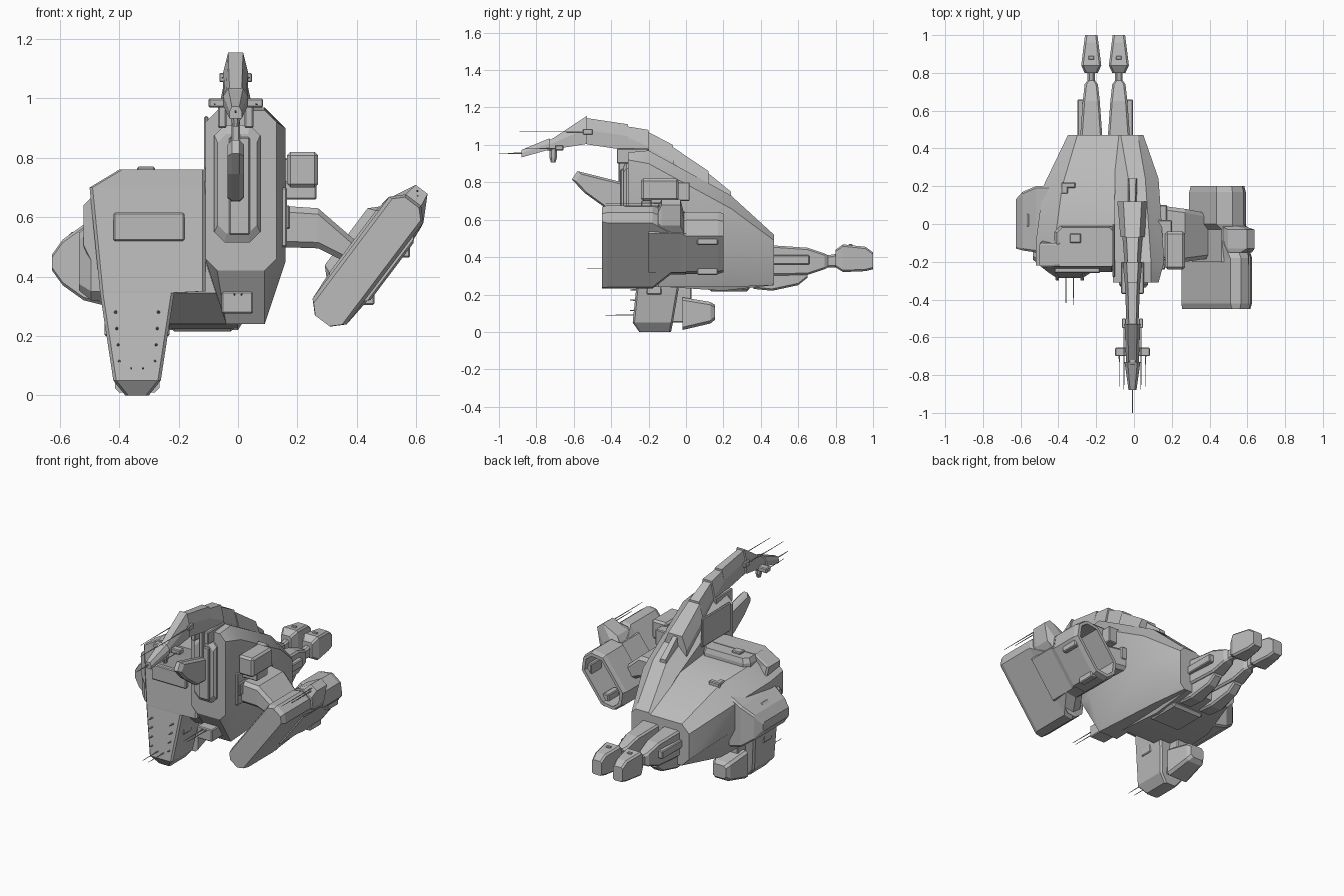
import bpy, bmesh, math
from mathutils import Vector

if "Cube" in bpy.data.objects:
    bpy.data.objects.remove(bpy.data.objects["Cube"], do_unlink=True)

paint = bpy.data.materials.new("plain grey")
paint.use_nodes = True
paint.diffuse_color = (.5, .5, .5, 1)
paint.node_tree.nodes["Principled BSDF"].inputs["Base Color"].default_value = paint.diffuse_color


def loft(name, axis, stations, sections, bevel=0):
    """Skin equal-sized cross-sections placed at stations along one axis."""
    bm = bmesh.new()
    place = {"x": lambda s, a, b: (s, a, b),
             "y": lambda s, a, b: (a, s, b),
             "z": lambda s, a, b: (a, b, s)}[axis]
    rings = [[bm.verts.new(place(station, a, b)) for a, b in section]
             for station, section in zip(stations, sections)]
    count = len(rings[0])
    for near, far in zip(rings, rings[1:]):
        for i in range(count):
            j = (i + 1) % count
            bm.faces.new((near[i], near[j], far[j], far[i]))
    bm.faces.new(rings[0])
    bm.faces.new(rings[-1])
    bmesh.ops.recalc_face_normals(bm, faces=bm.faces)
    mesh = bpy.data.meshes.new(name)
    bm.to_mesh(mesh)
    bm.free()
    mesh.materials.append(paint)
    part = bpy.data.objects.new(name, mesh)
    bpy.context.collection.objects.link(part)
    if bevel:
        modifier = part.modifiers.new("edge_bevel", "BEVEL")
        modifier.width, modifier.segments = bevel, 1
    return part


def octagon(left, right, low, high, cut=.01, lean=1):
    """Rectangle with cut corners; lean stretches the lower cuts upward."""
    return [(left + cut, low), (right - cut, low), (right, low + cut * lean), (right, high - cut),
            (right - cut, high), (left + cut, high), (left, high - cut), (left, low + cut * lean)]


def even(middle, half, low, high, cut=.01):
    return octagon(middle - half, middle + half, low, high, cut)


def shrink(section, factor):
    """Scale a section about its own middle."""
    points = [Vector(point) for point in section]
    middle = sum(points, Vector((0, 0))) / len(points)
    return [tuple(middle + (point - middle) * factor) for point in points]


def block(name, x, y, z, bevel=.005):
    section = [(x[0], z[0]), (x[1], z[0]), (x[1], z[1]), (x[0], z[1])]
    return loft(name, "y", y, [section, section], bevel)


def slab(name, axis, start, end, section, taper=.85):
    """Extrude a section with its far end drawn in."""
    knee = start + (end - start) * .7
    return loft(name, axis, (start, knee, end), [section, section, shrink(section, taper)])


def spike(name, x, z, start, end, radius=.003):
    base = even(x, radius, z - radius, z + radius, radius / 2)
    return loft(name, "y", (start, end), [base, shrink(base, .4)])


# Main hull: wide low body and the tall tower beside it
body = loft("hull_body", "y", (-.22, -.1, .2, .47), [
    octagon(-.52, .05, .345, .72, .08, lean=2), octagon(-.52, .1, .24, .72, .1, lean=2.5),
    octagon(-.48, .1, .22, .68, .1, lean=2), octagon(-.35, .05, .25, .51, .05)])
tower = loft("hull_tower", "y", (-.31, -.2, .24, .47), [
    octagon(-.11, .13, .42, .96, .04), octagon(-.11, .16, .24, .97, .07, lean=3),
    octagon(-.1, .13, .24, .73, .07, lean=3), octagon(-.1, .05, .25, .52, .03)])
slab("roof_box", "z", .66, .757, octagon(-.42, -.09, -.22, -.01, .03), taper=.92)
block("roof_hatch", (-.34, -.28), (-.1, -.05), (.74, .77))
block("roof_step", (-.385, -.35), (.16, .22), (.6, .69))
block("roof_step_foot", (-.385, -.31), (.19, .22), (.6, .69))
block("tower_side_rail", (-.115, -.1), (-.28, 0), (.76, .94))
block("tower_flank_panel", (.1, .165), (-.24, -.06), (.5, .7))
block("belly_panel", (-.23, -.01), (.12, .34), (.215, .27), bevel=.015)
block("front_visor", (-.42, -.18), (-.26, -.2), (.52, .615))

# Tower front frame with inner ridge, and the small nose gun
slab("front_frame", "y", -.28, -.335, octagon(-.08, .075, .515, .91, .035))
block("front_ridge", (-.03, .04), (-.35, -.3), (.54, .87))
block("nose_gun_mount", (-.055, .05), (-.33, -.18), (.275, .35))
for side in (-1, 1):
    spike("nose_gun_barrel", side * .012, .34, -.33, -.53)

# Front face plate stepping in to a hanging fang, with pins along its edges
fang_middle = -.34
loft("front_fang", "z", (.76, .7, .35, .345, .05, 0), [
    octagon(-.4, -.11, -.225, -.1), octagon(-.5, -.11, -.228, -.1),
    octagon(-.465, -.11, -.255, -.02), even(fang_middle, .125, -.255, -.02),
    even(fang_middle, .08, -.285, -.07), even(fang_middle, .04, -.25, -.08)])
block("fang_side_plate", (-.45, -.23), (-.21, -.13), (.2, .32))
for side in (-1, 1):
    for step in range(4):
        spike("fang_pin", fang_middle + side * (.06 + step * .004),
              .115 + step * .055, -.26, -.3, radius=.005)
    spike("fang_antenna", fang_middle + side * .02, .09, -.27, -.43)

# Rear foot pod behind the fang
loft("foot_pod", "y", (-.02, .13, .155), [
    even(fang_middle, .075, .01, .185, .015), even(fang_middle, .06, .045, .16, .015),
    even(fang_middle, .045, .065, .145, .015)])
block("foot_strut", (-.38, -.3), (-.1, .03), (.05, .28))

# Side sponson with a cheek in front
loft("sponson", "x", (-.44, -.52, -.59, -.626), [
    octagon(-.16, .2, .3, .62), octagon(-.15, .2, .32, .575),
    octagon(-.14, .17, .37, .525), octagon(-.13, .13, .42, .475)])
block("sponson_band", (-.59, -.45), (-.04, .08), (.35, .55), bevel=.03)
slab("sponson_cheek", "x", -.4, -.535, octagon(-.22, .02, .32, .58, .03), taper=.75)

# Arm reaching to the engine pod
loft("pod_arm", "x", (.12, .27, .42), [
    octagon(-.2, .1, .5, .64, .02), octagon(-.2, .08, .495, .63, .02),
    octagon(-.18, .05, .42, .5, .02)])
block("arm_collar", (.12, .175), (-.23, .1), (.56, .64))

# Engine pod: solid front, waist, rib and hollow rear nozzle, all on a tilted section
tilt = math.radians(53)
pod_middle = Vector((.45, .47))
along, across = Vector((math.cos(tilt), math.sin(tilt))), Vector((-math.sin(tilt), math.cos(tilt)))


def tilted(top, bottom, width, cut, lean=1, shift=0):
    """Section running up and outward; lean sharpens its upper end."""
    return [tuple(pod_middle + across * (v + shift) - along * u)
            for v, u in octagon(-width, width, -top, bottom, cut, lean)]


front, lip = tilted(.235, .275, .072, .04), tilted(.225, .275, .06, .03)
waist = tilted(.18, .18, .08, .05)
outer = tilted(.18, .18, .097, .06, shift=.01)
inner = tilted(.155, .155, .074, .05, shift=.01)
crest = tilted(.28, .12, .075, .05, lean=2)
loft("pod_front", "y", (-.45, -.42, -.18), [lip, front, front])
loft("pod_shoulder", "y", (-.18, -.08), [front, waist])
loft("pod_waist", "y", (-.2, 0), [waist, waist])
loft("pod_crest", "y", (-.15, -.13, -.03, -.01), [front, crest, crest, waist])
loft("pod_nozzle", "y", (-.03, 0, .17, .2, .2, 0),
     [waist, outer, outer, shrink(outer, .95), inner, inner])
for end in (-1, 1):
    x, z = pod_middle + along * end * .1 - across * .075
    block("pod_vent", (x - .03, x + .01), (.06, .17), (z - .04, z + .04))
    spike("pod_antenna", .605, .68 + end * .008, -.13, -.38 - end * .05)
block("pod_panel", (.46, .54), (-.4, -.22), (.5, .6), bevel=.02)

# Side turret above the arm
block("turret_base", (.12, .2), (-.18, .02), (.7, .8))
block("turret_head", (.165, .27), (-.24, -.04), (.7, .82), bevel=.012)
block("turret_lower", (.155, .265), (-.19, -.08), (.66, .72))

# Twin tail booms, mirrored about the line between them
for side in (-1, 1):
    boom = -.153 + side * .073
    loft("tail_boom", "y", (.4, .65, .74, .76, .82), [
        even(boom, .063, .3, .467), even(boom, .045, .305, .45), even(boom, .035, .335, .42),
        even(boom, .02, .345, .41), even(boom, .02, .345, .42)])
    loft("tail_foot", "y", (.8, .84, .96, 1), [
        even(boom, .035, .345, .44), even(boom, .053, .32, .468),
        even(boom, .038, .325, .455), even(boom, .033, .335, .425)])
    loft("tail_keel", "y", (.36, .46, .6, .65), [
        even(boom, .045, .23, .33), even(boom, .045, .22, .33),
        even(boom, .034, .25, .33), even(boom, .03, .29, .33)])
    block("tail_foot_cap", (boom - .015, boom + .015), (.87, .89), (.44, .47), bevel=.003)
    outside = boom + side * .052
    block("tail_side_plate", (outside - .022, outside + .022), (.46, .66), (.36, .41))

# Articulated crane over the tower: joints give y, top height, depth and half width
crane_middle = -.008


def roofed(half, top, depth):
    """Upright sides under a narrowing roof."""
    right = [(half, top - depth), (half, top - depth * .45), (half * .6, top)]
    return ([(crane_middle + x, z) for x, z in right]
            + [(crane_middle - x, z) for x, z in reversed(right)])


joints = [(.24, .75, .1, .03), (.12, .86, .18, .08), (-.07, 1, .2, .053), (-.2, 1.08, .2, .052),
          (-.31, 1.11, .14, .04), (-.53, 1.155, .15, .042), (-.73, 1.035, .06, .042),
          (-.88, .985, .05, 0)]
for rear, ahead in zip(joints, joints[1:]):
    y, top, depth, half = rear
    next_y, next_top, next_depth, next_half = ahead
    loft("crane_segment", "y", (y, next_y), [
        roofed(half, top, depth),
        roofed(half * .8 if next_half else half * .5, next_top - .012, next_depth - .01)])
block("crane_wrist", (-.025, .01), (-.75, -.66), (.97, 1.03))
block("crane_crossbar", (-.1, .085), (-.7, -.655), (.97, 1))
slab("crane_hook", "z", 1, .905, even(crane_middle, .017, -.73, -.69), taper=.6)
spike("crane_lance", crane_middle, .955, -.86, -1, radius=.004)
for side in (-1, 1):
    spike("crossbar_gun", crane_middle + side * .07, .98, -.69, -.86)
    neck = crane_middle + side * .045
    spike("neck_gun", neck, 1.07, -.53, -.89)
    block("neck_gun_mount", (neck - .01, neck + .01), (-.55, -.5), (1.055, 1.085), bevel=.003)
    block("crane_bracket", (neck - .015, neck + .015), (-.37, -.2), (.9, .98))

# Bladed fin under the crane
fin = [(-.61, .815), (-.58, .86), (-.3, .79), (-.28, .65), (-.42, .655), (-.545, .745)]
loft("under_fin", "x", (-.036, -.02, .005, .02), [shrink(fin, .85), fin, fin, shrink(fin, .85)])
block("fin_strut", (-.022, .006), (-.36, -.28), (.76, 1))

# Smooth the rounded hull while keeping its edges crisp
bpy.ops.object.select_all(action="DESELECT")
for part in (body, tower):
    part.select_set(True)
bpy.context.view_layer.objects.active = body
bpy.ops.object.shade_smooth_by_angle(angle=math.radians(30))
